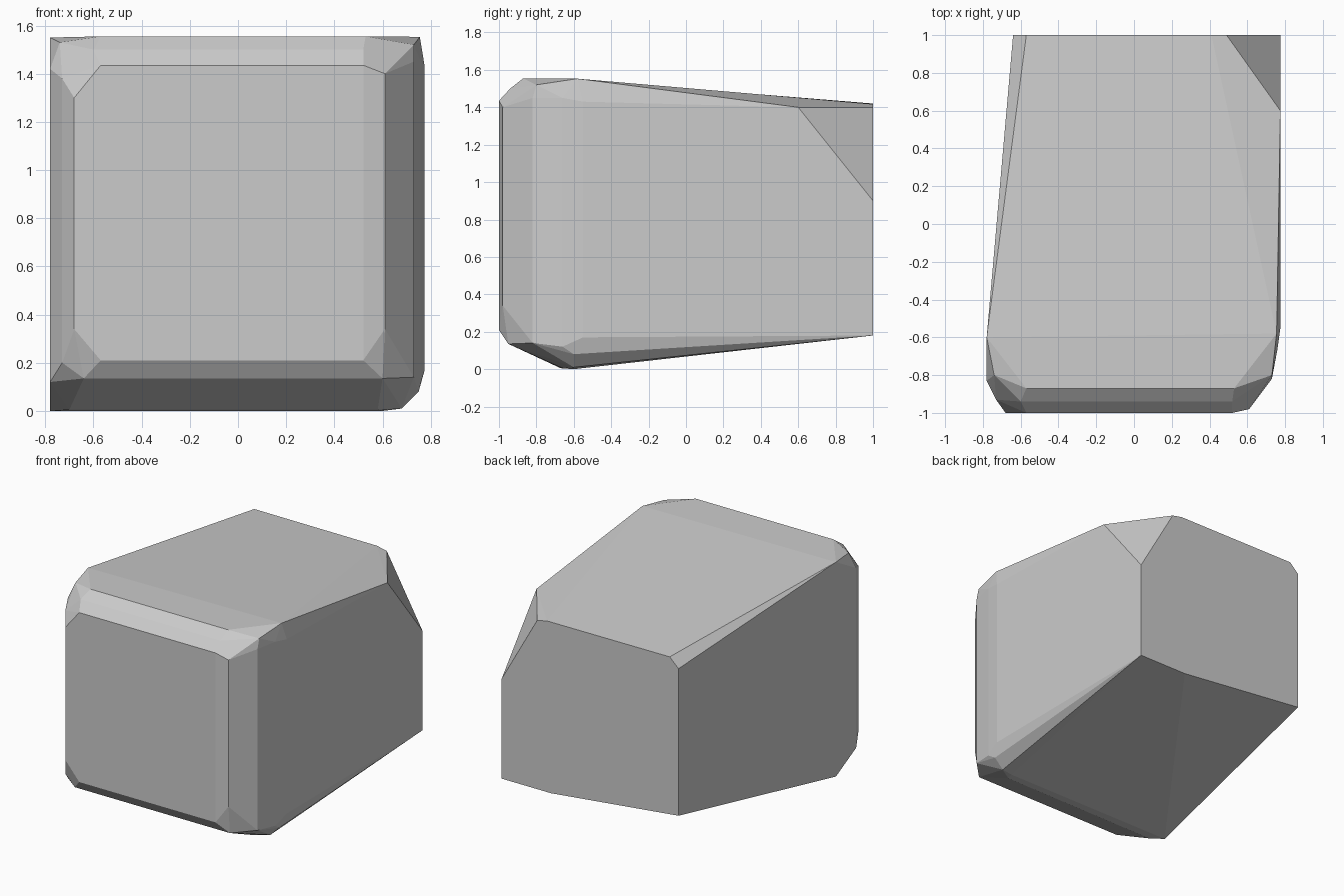
import bpy, bmesh, math

if "Cube" in bpy.data.objects:
    bpy.data.objects.remove(bpy.data.objects["Cube"])

# Faceted boulder block: convex hull of its outline corners
front_face = [(-.68, -1, .34), (-.68, -1, 1.30), (-.57, -1, 1.435), (.52, -1, 1.435),
              (.52, -1, .21), (-.57, -1, .21), (.61, -.98, .34), (.61, -.98, 1.40)]
front_left = [(-.78, -.83, .12), (-.78, -.83, 1.42), (-.73, -.93, .2), (-.73, -.93, 1.38),
              (-.64, -.95, .135), (-.78, -.6, 0), (-.78, -.6, 1.55)]
front_top = [(-.57, -.87, 1.555), (.53, -.87, 1.555), (-.6, -.94, 1.5), (.52, -.94, 1.5),
             (-.74, -.8, 1.53), (.73, -.8, 1.52), (.755, -.58, 1.553)]
right_side = [(.73, -.82, .14), (.73, -.82, 1.45), (.76, -.66, .12), (.76, -.66, 1.45),
              (.775, -.55, .17), (.775, -.55, 1.43)]
bottom = [(.6, -.95, .135), (.75, -.6, .08), (.68, -.6, .01), (.6, -.6, 0),
          (.58, -.66, .005), (-.7, -.67, .005)]
back = [(.775, 1, .18), (.38, 1, .18), (-.57, 1, .285), (-.64, 1, .29), (-.64, 1, 1.353),
        (-.57, 1, 1.42), (.41, 1, 1.417)]
# Chipped back right top corner
chip = [(.49, 1, 1.40), (.775, .6, 1.40), (.775, 1, .9)]

bm = bmesh.new()
for co in front_face + front_left + front_top + right_side + bottom + back + chip:
    bm.verts.new(co)
hull = bmesh.ops.convex_hull(bm, input=bm.verts[:])
inside = {v for v in hull["geom_interior"] + hull["geom_unused"]
          if isinstance(v, bmesh.types.BMVert) and not v.link_faces}
bmesh.ops.delete(bm, geom=list(inside), context='VERTS')
# Merge coplanar triangles into flat facets
bmesh.ops.dissolve_limit(bm, angle_limit=math.radians(1), verts=bm.verts[:], edges=bm.edges[:])
bmesh.ops.recalc_face_normals(bm, faces=bm.faces[:])

mesh = bpy.data.meshes.new("boulder")
bm.to_mesh(mesh)
bm.free()
bpy.context.collection.objects.link(bpy.data.objects.new("boulder", mesh))
